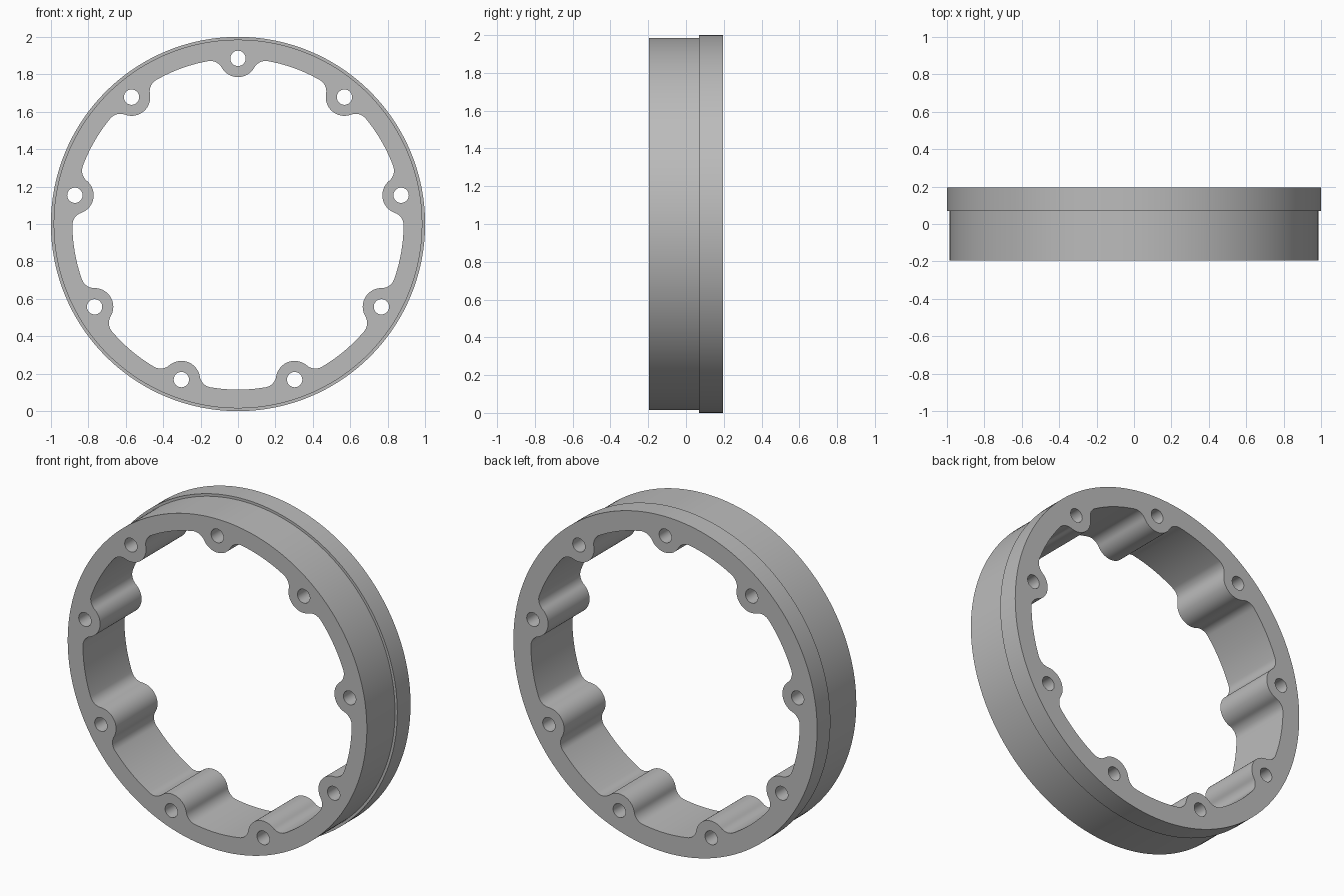
import bpy
import bmesh
from math import pi, sin, cos, acos, atan2

cube = bpy.data.objects.get("Cube")
if cube:
    bpy.data.objects.remove(cube, do_unlink=True)

BOSSES = 9
PITCH = 2 * pi / BOSSES
BORE = 0.885        # inner radius, also the bolt circle
BOSS_R = 0.1
FILLET = 0.07
HOLE_R = 0.041
FRONT, STEP, BACK = -0.195, 0.07, 0.195
BODY_R, FLANGE_R = 0.985, 1.0


def arc(cx, cy, r, a0, a1, n):
    """n + 1 points along an arc, ends included."""
    return [(cx + r * cos(a0 + (a1 - a0) * i / n),
             cy + r * sin(a0 + (a1 - a0) * i / n)) for i in range(n + 1)]


def turned(points, a):
    return [(u * cos(a) - v * sin(a), u * sin(a) + v * cos(a)) for u, v in points]


def circle(r, n, cx=0.0):
    return arc(cx, 0, r, 0, 2 * pi, n)[:-1]


def bore_profile():
    """Closed inner outline: bosses blended into the bore by fillets."""
    d, s = BORE - FILLET, BOSS_R + FILLET
    a = acos((BORE ** 2 + d ** 2 - s ** 2) / (2 * BORE * d))
    fx, fy = d * cos(a), d * sin(a)
    touch = atan2(fy, fx - BORE)
    half = arc(BORE, 0, BOSS_R, pi, touch, 10)
    half += arc(fx, fy, FILLET, touch - pi, a, 12)[1:]
    half += arc(0, 0, BORE, a, PITCH / 2, 8)[1:]
    sector = [(u, -v) for u, v in reversed(half[1:-1])] + half
    return [p for k in range(BOSSES) for p in turned(sector, k * PITCH)]


bm = bmesh.new()


def loop(points, y):
    return [bm.verts.new((v, y, 1 + u)) for u, v in points]


def edges_of(verts):
    n = len(verts)
    return [bm.edges.get((verts[i], verts[(i + 1) % n])) for i in range(n)]


def wall(rings):
    """Skin successive rings; return the boundary edges of both ends."""
    for a, b in zip(rings, rings[1:]):
        n = len(a)
        for i in range(n):
            j = (i + 1) % n
            bm.faces.new((a[i], a[j], b[j], b[i]))
    return edges_of(rings[0]), edges_of(rings[-1])


# Stepped outside, scalloped bore and bolt holes
outer = [(BODY_R, FRONT), (BODY_R, STEP), (FLANGE_R, STEP), (FLANGE_R, BACK)]
walls = [wall([loop(circle(r, 180), y) for r, y in outer])]
profile = bore_profile()
walls.append(wall([loop(profile, y) for y in (FRONT, BACK)]))
for k in range(BOSSES):
    hole = turned(circle(HOLE_R, 32, BORE), k * PITCH)
    walls.append(wall([loop(hole, y) for y in (FRONT, BACK)]))

# Flat end faces
for end in (0, 1):
    rim = [e for w in walls for e in w[end]]
    bmesh.ops.triangle_fill(bm, edges=rim, use_beauty=True)
bmesh.ops.recalc_face_normals(bm, faces=bm.faces)

mesh = bpy.data.meshes.new("spacer_ring")
bm.to_mesh(mesh)
bm.free()
ring = bpy.data.objects.new("spacer_ring", mesh)
bpy.context.collection.objects.link(ring)

# Plain grey metal
grey = bpy.data.materials.new("grey")
grey.use_nodes = True
colour = (0.5, 0.5, 0.5, 1)
grey.diffuse_color = colour
grey.node_tree.nodes["Principled BSDF"].inputs["Base Color"].default_value = colour
mesh.materials.append(grey)

bpy.ops.object.select_all(action="DESELECT")
ring.select_set(True)
bpy.context.view_layer.objects.active = ring
bpy.ops.object.shade_smooth_by_angle(angle=pi / 6)
